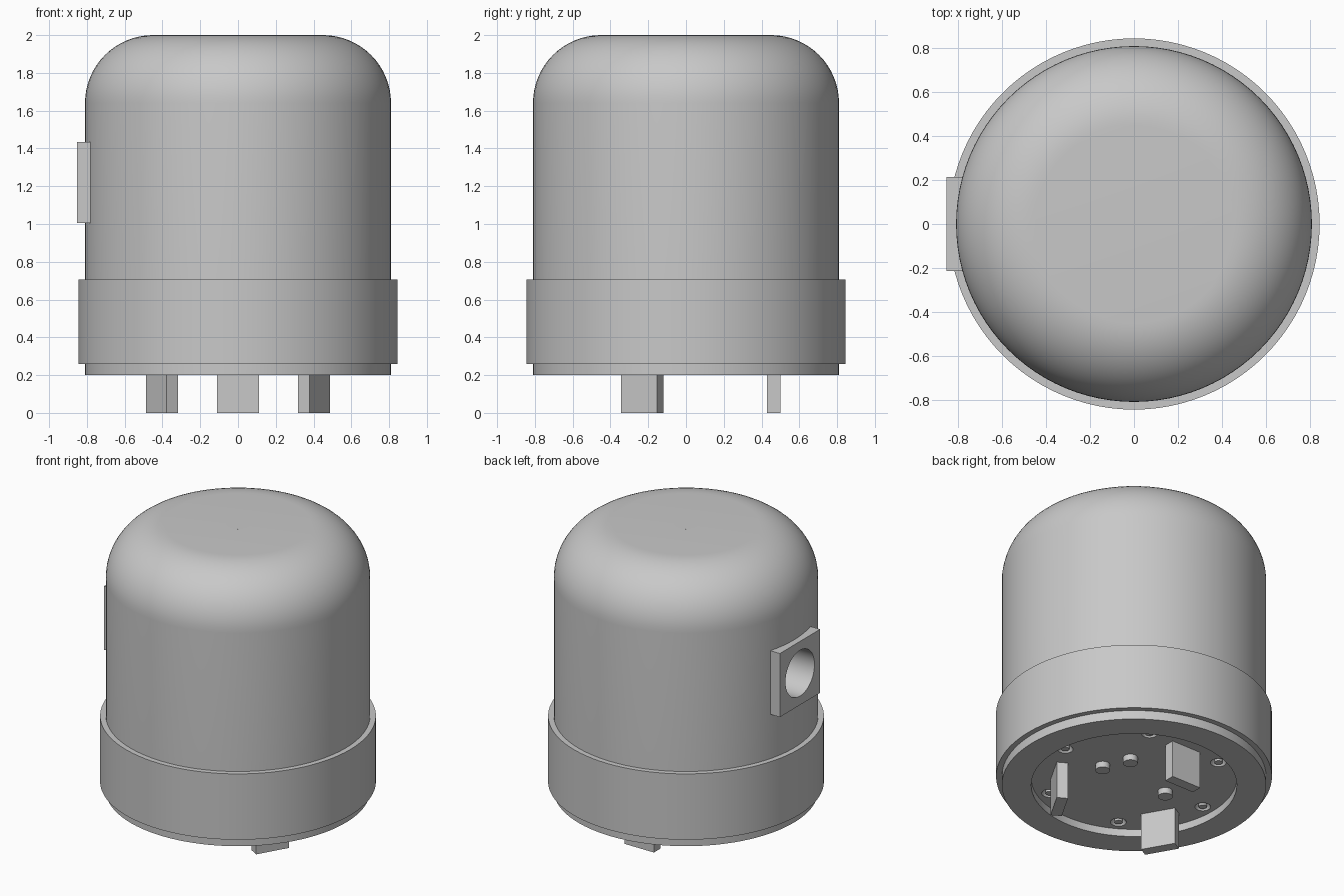
import bpy, bmesh, math
from mathutils import Matrix, Vector

cube = bpy.data.objects.get("Cube")
if cube:
    bpy.data.objects.remove(cube, do_unlink=True)

gray = bpy.data.materials.new("light_gray")
gray.use_nodes = True
color = (0.58, 0.58, 0.58, 1)
gray.diffuse_color = color
gray.node_tree.nodes["Principled BSDF"].inputs["Base Color"].default_value = color


def finish(name, bm):
    bmesh.ops.recalc_face_normals(bm, faces=bm.faces)
    mesh = bpy.data.meshes.new(name)
    bm.to_mesh(mesh)
    bm.free()
    mesh.materials.append(gray)
    obj = bpy.data.objects.new(name, mesh)
    bpy.context.collection.objects.link(obj)
    return obj


def lathe(name, profile, closed=False, steps=96):
    bm = bmesh.new()
    verts = [bm.verts.new((r, 0, z)) for r, z in profile]
    pairs = list(zip(verts, verts[1:]))
    if closed:
        pairs.append((verts[-1], verts[0]))
    edges = [bm.edges.new(p) for p in pairs]
    bmesh.ops.spin(bm, geom=verts + edges, cent=(0, 0, 0), axis=(0, 0, 1),
                   angle=math.tau, steps=steps, use_duplicate=False)
    bmesh.ops.remove_doubles(bm, verts=bm.verts, dist=0.0001)
    return finish(name, bm)


def box(name, center, size, turn=0.0):
    bm = bmesh.new()
    bmesh.ops.create_cube(bm, size=1)
    bmesh.ops.scale(bm, vec=size, verts=bm.verts)
    bmesh.ops.translate(bm, vec=center, verts=bm.verts)
    bmesh.ops.rotate(bm, cent=(0, 0, 0), matrix=Matrix.Rotation(turn, 3, 'Z'), verts=bm.verts)
    return finish(name, bm)


def cylinder(name, center, r1, r2, depth, axis='Z', segments=32):
    bm = bmesh.new()
    bmesh.ops.create_cone(bm, cap_ends=True, segments=segments, radius1=r1, radius2=r2, depth=depth)
    if axis == 'X':
        bmesh.ops.rotate(bm, cent=(0, 0, 0), matrix=Matrix.Rotation(math.pi / 2, 3, 'Y'), verts=bm.verts)
    bmesh.ops.translate(bm, vec=center, verts=bm.verts)
    return finish(name, bm)


def select_only(obj):
    bpy.ops.object.select_all(action='DESELECT')
    obj.select_set(True)
    bpy.context.view_layer.objects.active = obj


def cut(obj, cutter):
    mod = obj.modifiers.new("cut", 'BOOLEAN')
    mod.operation = 'DIFFERENCE'
    mod.solver = 'EXACT'
    mod.object = cutter
    select_only(obj)
    bpy.ops.object.modifier_apply(modifier=mod.name)


def polar(radius, degrees, z):
    a = math.radians(degrees)
    return Vector((radius * math.cos(a), radius * math.sin(a), z))


# Domed housing with a recessed underside
R, FILLET, TOP, BASE, FLOOR = 0.81, 0.36, 2.0, 0.2, 0.25
dome = [(R - FILLET + FILLET * math.cos(i * math.pi / 32),
         TOP - FILLET + FILLET * math.sin(i * math.pi / 32)) for i in range(17)]
housing = lathe("housing", [(0, FLOOR), (0.63, FLOOR), (0.63, BASE), (R, BASE)] + dome + [(0, TOP)])

# Collar around the lower part
collar = lathe("collar", [(0.8, 0.26), (0.845, 0.26), (0.845, 0.705), (0.8, 0.705)], closed=True)

# Square side port with a round opening
port = box("side_port", (-0.79, 0, 1.22), (0.125, 0.43, 0.43))
bore = cylinder("port_bore_cutter", (-0.8, 0, 1.22), 0.155, 0.155, 0.4, 'X', 48)
cut(housing, bore)
cut(port, bore)
cutters = [bore]

# Countersunk fixing holes in the underside
for i in range(6):
    hole = cylinder("fixing_hole_cutter", polar(0.55, 60 * i, FLOOR + 0.01), 0.055, 0.03, 0.04)
    cut(housing, hole)
    cutters.append(hole)
for c in cutters:
    bpy.data.objects.remove(c, do_unlink=True)

parts = [housing, collar, port]

# Screws sitting in the fixing holes
for i in range(6):
    parts.append(cylinder("fixing_screw", polar(0.55, 60 * i, FLOOR + 0.015), 0.025, 0.025, 0.03))

# Small contact pegs
for angle in (0, 45, 180):
    parts.append(cylinder("contact_peg", polar(0.25, angle, FLOOR - 0.015), 0.045, 0.045, 0.05))

# Flush plug at the top centre
parts.append(cylinder("top_plug", (0, 0, TOP - 0.0045), 0.075, 0.075, 0.01))

# Three mounting prongs
for i in range(3):
    parts.append(box("mounting_prong", (0, 0.465, 0.13), (0.22, 0.07, 0.26), i * math.tau / 3))

for p in parts:
    select_only(p)
    bpy.ops.object.shade_smooth_by_angle(angle=math.radians(30))
